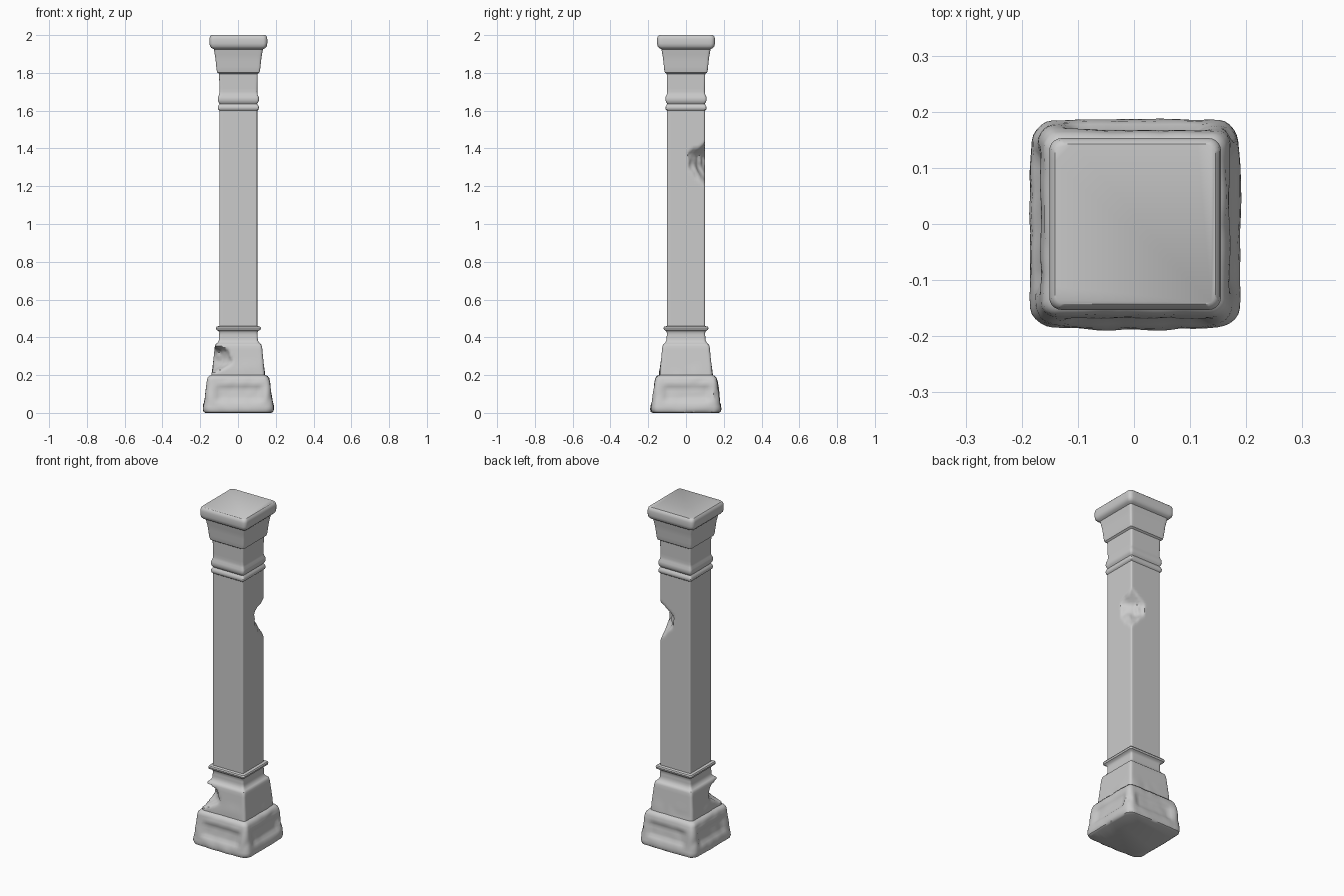
import bpy, bmesh, math
from mathutils import Vector, noise

if "Cube" in bpy.data.objects:
    bpy.data.objects.remove(bpy.data.objects["Cube"])


def smooth(a, b, v):
    t = max(0.0, min(1.0, (v - a) / (b - a)))
    return t * t * (3 - 2 * t)


def window(lo, lo_full, hi_full, hi, v):
    return smooth(lo, lo_full, v) * (1 - smooth(hi_full, hi, v))


def rounded_square(half, r, side=18, arc=5):
    # one quarter (right face, then its upper corner), turned four times
    pts = []
    for k in range(4):
        c, s = math.cos(k * math.pi / 2), math.sin(k * math.pi / 2)
        flat = half - r
        quarter = [(half, -flat + 2 * flat * i / side) for i in range(side)]
        for i in range(arc):
            a = math.pi / 2 * i / arc
            quarter.append((flat + r * math.cos(a), flat + r * math.sin(a)))
        pts += [(x * c - y * s, x * s + y * c) for x, y in quarter]
    return pts


def chip(p, sx, sy, limit):
    # flatten a corner back to a distance measured along its diagonal
    d = Vector((sx, sy, 0)).normalized()
    over = p.dot(d) - limit
    if over > 0:
        p -= d * over


def loft(name, profile, shape=None, cap_low=False, cap_high=False, step=0.014):
    rows = [profile[0]]
    for a, b in zip(profile, profile[1:]):
        n = max(1, math.ceil(math.hypot(b[0] - a[0], b[1] - a[1]) / step))
        rows += [[u + (v - u) * i / n for u, v in zip(a, b)] for i in range(1, n + 1)]
    bm = bmesh.new()
    rings = []
    for z, half, r in rows:
        ring = []
        for x, y in rounded_square(half, r):
            p = Vector((x, y, z))
            if shape:
                shape(p)
            ring.append(bm.verts.new(p))
        rings.append(ring)
    for a, b in zip(rings, rings[1:]):
        for i in range(len(a)):
            j = (i + 1) % len(a)
            bm.faces.new((a[i], a[j], b[j], b[i]))
    if cap_low:
        bm.faces.new(rings[0][::-1])
    if cap_high:
        bm.faces.new(rings[-1])
    mesh = bpy.data.meshes.new(name)
    bm.to_mesh(mesh)
    bm.free()
    ob = bpy.data.objects.new(name, mesh)
    bpy.context.collection.objects.link(ob)
    ob.location.x = 0.002
    bpy.context.view_layer.objects.active = ob
    ob.select_set(True)
    bpy.ops.object.shade_smooth_by_angle(angle=math.radians(40))
    ob.select_set(False)
    return ob


def wear_base(p):
    x, y, z = p
    # shallow worn panels on the four plinth faces, and bowed lower edges
    along, out = (0, 1) if abs(y) > abs(x) else (1, 0)
    u = p[along]
    sign = math.copysign(1, p[out])
    inset = 0.011 * window(-0.125, -0.10, 0.11, 0.135, u) * window(0.05, 0.075, 0.13, 0.15, z)
    bow = 0.005 * (1 - (u / 0.18) ** 2) * (1 - smooth(0.0, 0.17, z))
    p[out] += sign * (bow - inset)
    # soft stone unevenness
    amount = 0.006 * (1 - smooth(0.2, 0.3, z))
    n = noise.noise(Vector((x, y, z)) * 11)
    p.x += math.copysign(amount * n, x)
    p.y += math.copysign(amount * n, y)
    # broken front left corner
    rough = 0.008 * noise.noise(Vector((x, y, z)) * 30)
    chip(p, -1, -1, 0.26 - 0.145 * window(0.17, 0.27, 0.32, 0.40, z) + rough)
    # small knock on the back right plinth corner
    chip(p, 1, 1, 0.26 - 0.03 * window(0.03, 0.09, 0.12, 0.18, z) + rough)


def wear_shaft(p):
    # large bite in the back right edge, abrupt above and tapering below
    rough = 0.012 * noise.noise(Vector(p) * 24)
    chip(p, 1, 1, 0.15 - 0.072 * window(1.15, 1.33, 1.36, 1.45, p.z) + rough * window(1.12, 1.25, 1.38, 1.46, p.z))


# base: plinth, tapered block, neck and collar (height, half width, corner radius)
loft("base", [
    (0.0, 0.168, 0.03), (0.006, 0.178, 0.035), (0.02, 0.182, 0.035),
    (0.10, 0.173, 0.03), (0.165, 0.165, 0.025), (0.185, 0.160, 0.024),
    (0.196, 0.150, 0.02), (0.20, 0.139, 0.016), (0.28, 0.132, 0.014),
    (0.345, 0.126, 0.014), (0.362, 0.122, 0.014), (0.372, 0.110, 0.013),
    (0.385, 0.103, 0.012), (0.425, 0.101, 0.01), (0.434, 0.106, 0.01),
    (0.440, 0.117, 0.01), (0.450, 0.119, 0.01), (0.457, 0.115, 0.01),
    (0.460, 0.100, 0.008)], wear_base, cap_low=True)

# shaft
loft("shaft", [(0.46, 0.100, 0.008), (1.60, 0.100, 0.008)], wear_shaft)

# capital: two rings, neck, flared block and top slab
loft("capital", [
    (1.60, 0.100, 0.008), (1.606, 0.107, 0.01), (1.618, 0.109, 0.01),
    (1.628, 0.105, 0.01), (1.636, 0.099, 0.01), (1.644, 0.105, 0.01),
    (1.655, 0.109, 0.012), (1.672, 0.108, 0.012), (1.685, 0.102, 0.01),
    (1.70, 0.100, 0.01), (1.795, 0.102, 0.01), (1.802, 0.112, 0.01),
    (1.815, 0.115, 0.01), (1.88, 0.122, 0.012), (1.925, 0.130, 0.013),
    (1.931, 0.142, 0.018), (1.940, 0.150, 0.02), (1.955, 0.153, 0.022),
    (1.980, 0.153, 0.022), (1.993, 0.150, 0.02), (2.0, 0.143, 0.018)],
    cap_high=True, step=0.02)
